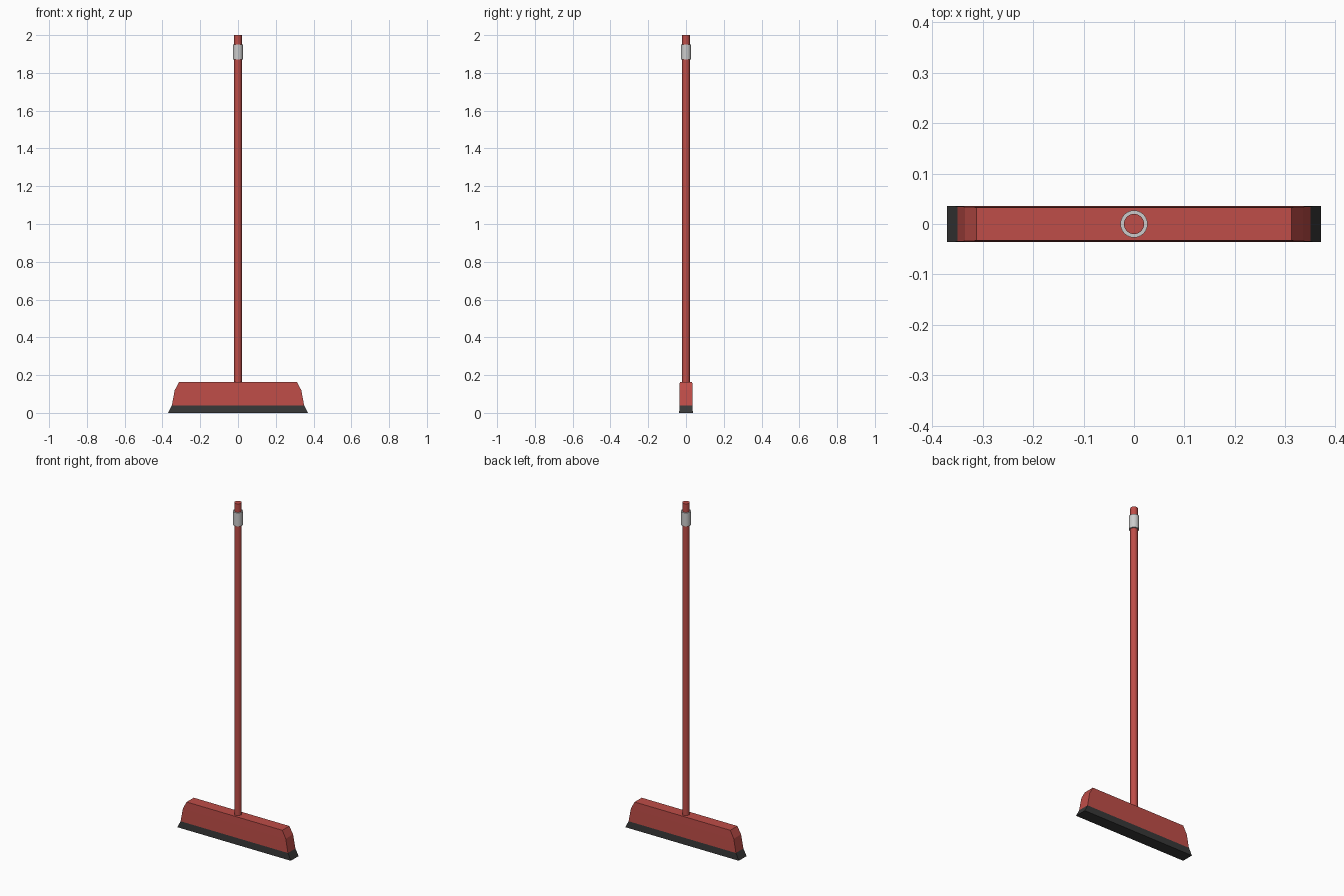
import bpy, bmesh

if "Cube" in bpy.data.objects:
    bpy.data.objects.remove(bpy.data.objects["Cube"])


def colour(name, rgb):
    mat = bpy.data.materials.new(name)
    mat.diffuse_color = (*rgb, 1)
    mat.use_nodes = True
    mat.node_tree.nodes["Principled BSDF"].inputs["Base Color"].default_value = mat.diffuse_color
    return mat


def stacked_block(name, levels, mat):
    """Solid made of centred rectangles (half x, half y, z), bottom to top."""
    bm = bmesh.new()
    rings = [[bm.verts.new((sx * x, sy * y, z))
              for sx, sy in ((-1, -1), (1, -1), (1, 1), (-1, 1))]
             for x, y, z in levels]
    for a, b in zip(rings, rings[1:]):
        for i in range(4):
            j = (i + 1) % 4
            bm.faces.new((a[i], a[j], b[j], b[i]))
    bm.faces.new(rings[0][::-1])
    bm.faces.new(rings[-1])
    mesh = bpy.data.meshes.new(name)
    bm.to_mesh(mesh)
    bm.free()
    obj = bpy.data.objects.new(name, mesh)
    bpy.context.collection.objects.link(obj)
    mesh.materials.append(mat)
    return obj


def rod(name, radius, z0, z1, mat=None):
    bpy.ops.mesh.primitive_cylinder_add(vertices=24, radius=radius, depth=z1 - z0,
                                        location=(0, 0, (z0 + z1) / 2))
    obj = bpy.context.object
    obj.name = name
    if mat:
        obj.data.materials.append(mat)
    bpy.ops.object.shade_smooth_by_angle()
    return obj


red = colour("red", (0.52, 0.075, 0.065))
dark = colour("dark_bristle", (0.04, 0.04, 0.04))

# Flared bristle strip
stacked_block("bristles", [(0.37, 0.036, 0), (0.35, 0.035, 0.04)], dark)

# Head with shoulders sloping inward
stacked_block("broom_head", [(0.35, 0.035, 0.04), (0.335, 0.034, 0.12),
                             (0.312, 0.033, 0.163)], red)

# Long handle and the grey collar near its top
rod("handle", 0.02, 0.15, 2.0, red)
rod("collar", 0.027, 1.87, 1.95)
